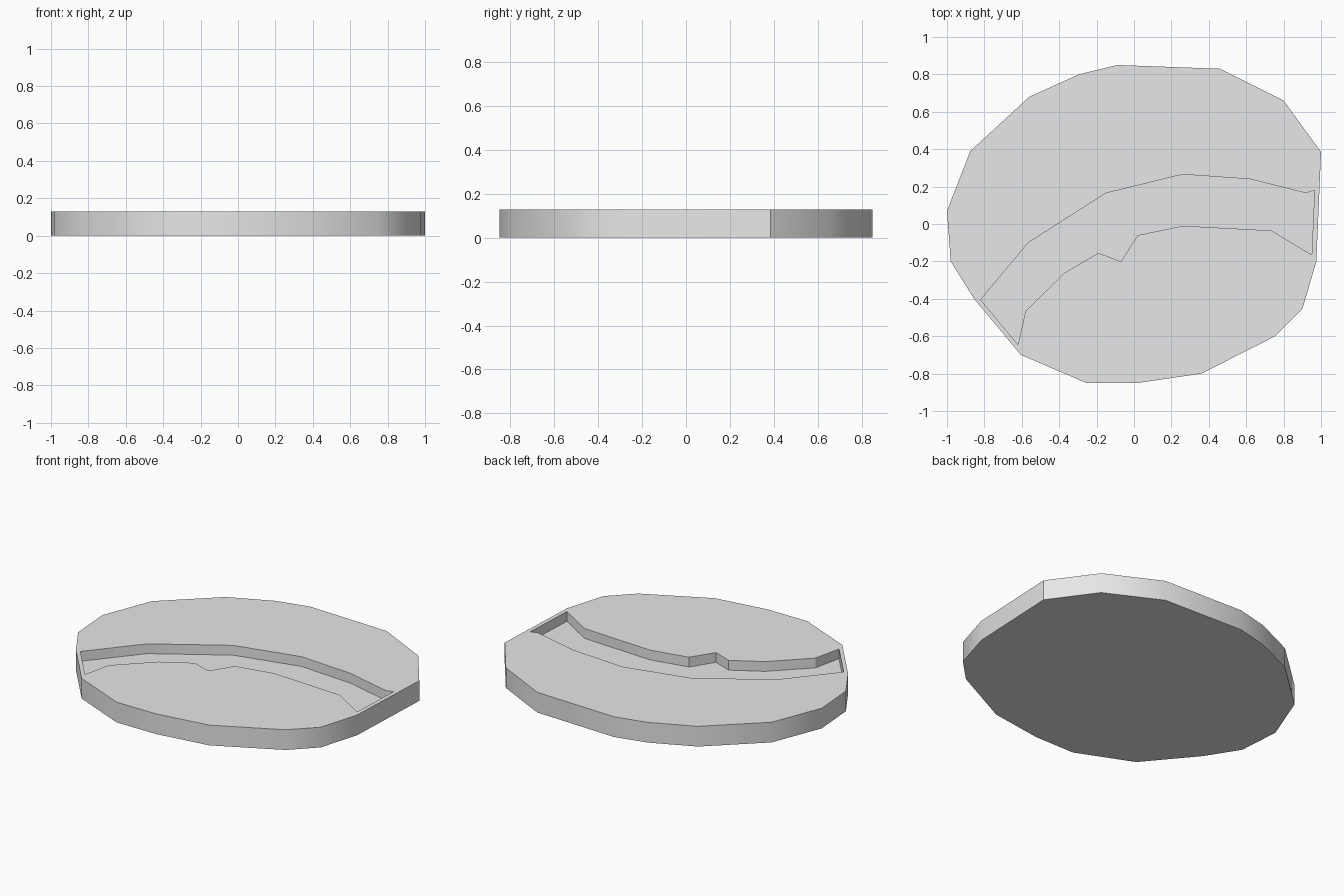
import bpy, bmesh, math

old = bpy.data.objects.get("Cube")
if old:
    bpy.data.objects.remove(old, do_unlink=True)

HEIGHT = 0.128
FLOOR = 0.066

# Irregular outer rim of the slab, seen from above
RIM = [(-0.09, 0.85), (0.46, 0.83), (0.8, 0.66), (1, 0.385), (0.975, -0.2),
       (0.9, -0.455), (0.755, -0.6), (0.36, -0.8), (0.02, -0.85),
       (-0.255, -0.85), (-0.605, -0.7), (-0.855, -0.4), (-0.98, -0.2),
       (-1, 0.07), (-0.875, 0.39), (-0.56, 0.68), (-0.295, 0.8)]

# Winding channel sunk into the top
CHANNEL = [(0.965, 0.18), (0.92, 0.165), (0.62, 0.24), (0.26, 0.265),
           (-0.15, 0.165), (-0.565, -0.1), (-0.82, -0.405), (-0.62, -0.645),
           (-0.58, -0.465), (-0.37, -0.26), (-0.19, -0.155), (-0.07, -0.2),
           (0.02, -0.06), (0.26, -0.01), (0.735, -0.035), (0.95, -0.165)]


def ring(bm, points, z):
    return [bm.verts.new((x, y, z)) for x, y in points]


def loop_edges(bm, verts):
    return [bm.edges.get(pair) or bm.edges.new(pair)
            for pair in zip(verts, verts[1:] + verts[:1])]


def wall(bm, lower, upper):
    n = len(lower)
    for i in range(n):
        j = (i + 1) % n
        bm.faces.new((lower[i], lower[j], upper[j], upper[i]))


bm = bmesh.new()
base, rim = ring(bm, RIM, 0), ring(bm, RIM, HEIGHT)
bed, lip = ring(bm, CHANNEL, FLOOR), ring(bm, CHANNEL, HEIGHT)

# Underside, channel floor and upright walls
bm.faces.new(base)
bm.faces.new(bed)
wall(bm, base, rim)
wall(bm, bed, lip)

# Top surface around the channel opening
bmesh.ops.triangle_fill(bm, edges=loop_edges(bm, rim) + loop_edges(bm, lip),
                        use_beauty=True, normal=(0, 0, 1))
bmesh.ops.recalc_face_normals(bm, faces=bm.faces[:])

mesh = bpy.data.meshes.new("channelled_slab")
bm.to_mesh(mesh)
bm.free()
slab = bpy.data.objects.new("channelled_slab", mesh)
bpy.context.collection.objects.link(slab)

# Plain grey material
grey = bpy.data.materials.new("light grey")
grey.use_nodes = True
colour = (0.8, 0.8, 0.8, 1)
grey.diffuse_color = colour
grey.node_tree.nodes["Principled BSDF"].inputs["Base Color"].default_value = colour
mesh.materials.append(grey)

# Soft side walls, crisp top and bottom edges
bpy.ops.object.select_all(action="DESELECT")
slab.select_set(True)
bpy.context.view_layer.objects.active = slab
bpy.ops.object.shade_smooth_by_angle(angle=math.radians(32))
